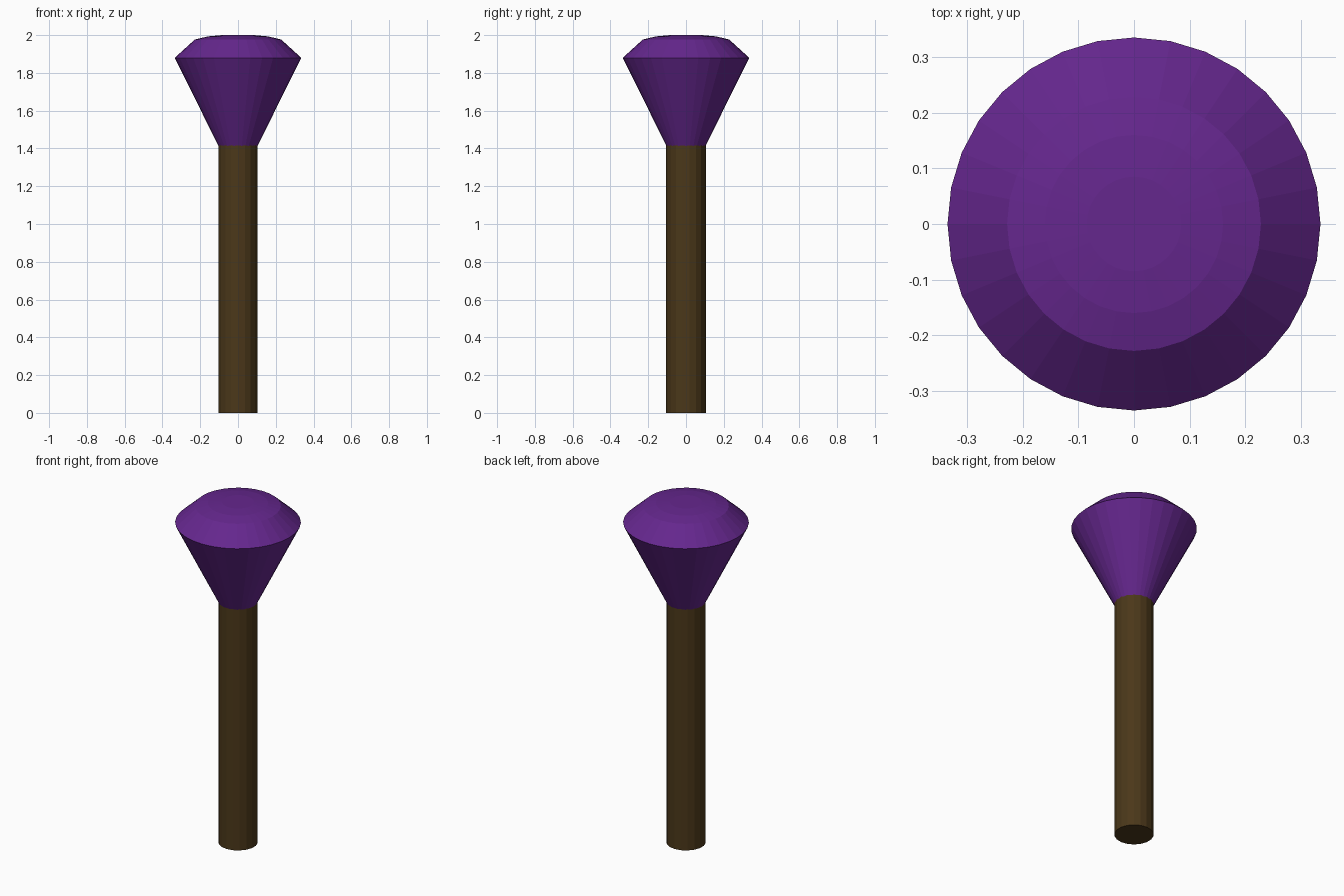
import bpy, bmesh
from math import cos, sin, pi

if "Cube" in bpy.data.objects:
    bpy.data.objects.remove(bpy.data.objects["Cube"])


def material(name, rgb):
    m = bpy.data.materials.new(name)
    m.diffuse_color = (*rgb, 1)
    m.use_nodes = True
    m.node_tree.nodes["Principled BSDF"].inputs["Base Color"].default_value = m.diffuse_color
    return m


def lathe(name, profile, sides, start, mat):
    """Revolve (radius, z) points about z; radius 0 makes a pole."""
    bm = bmesh.new()
    rings = []
    for r, z in profile:
        n = sides if r > 0 else 1
        rings.append([bm.verts.new((r * cos(start + 2 * pi * i / sides),
                                    r * sin(start + 2 * pi * i / sides), z))
                      for i in range(n)])
    for a, b in zip(rings, rings[1:]):
        for i in range(sides):
            j = (i + 1) % sides
            quad = [a[i % len(a)], a[j % len(a)], b[j % len(b)], b[i % len(b)]]
            bm.faces.new(list(dict.fromkeys(quad)))
    # Cap any open ends
    for ring in (rings[0], rings[-1]):
        if len(ring) > 1:
            bm.faces.new(ring)
    bmesh.ops.recalc_face_normals(bm, faces=bm.faces)
    mesh = bpy.data.meshes.new(name)
    bm.to_mesh(mesh)
    bm.free()
    obj = bpy.data.objects.new(name, mesh)
    bpy.context.collection.objects.link(obj)
    mesh.materials.append(mat)
    return obj


purple = material("purple", (0.13, 0.02, 0.27))
brown = material("dark_wood", (0.07, 0.039, 0.01))

# Shaft
lathe("shaft", [(0.105, 0), (0.105, 1.42)], 18, pi / 2, brown)

# Gem head: pointed underside, sloped crown, shallow domed top
lathe("gem_head", [(0, 1.205), (0.335, 1.88), (0.228, 1.977),
                   (0.16, 1.993), (0.085, 2.0)], 32, 0, purple)
